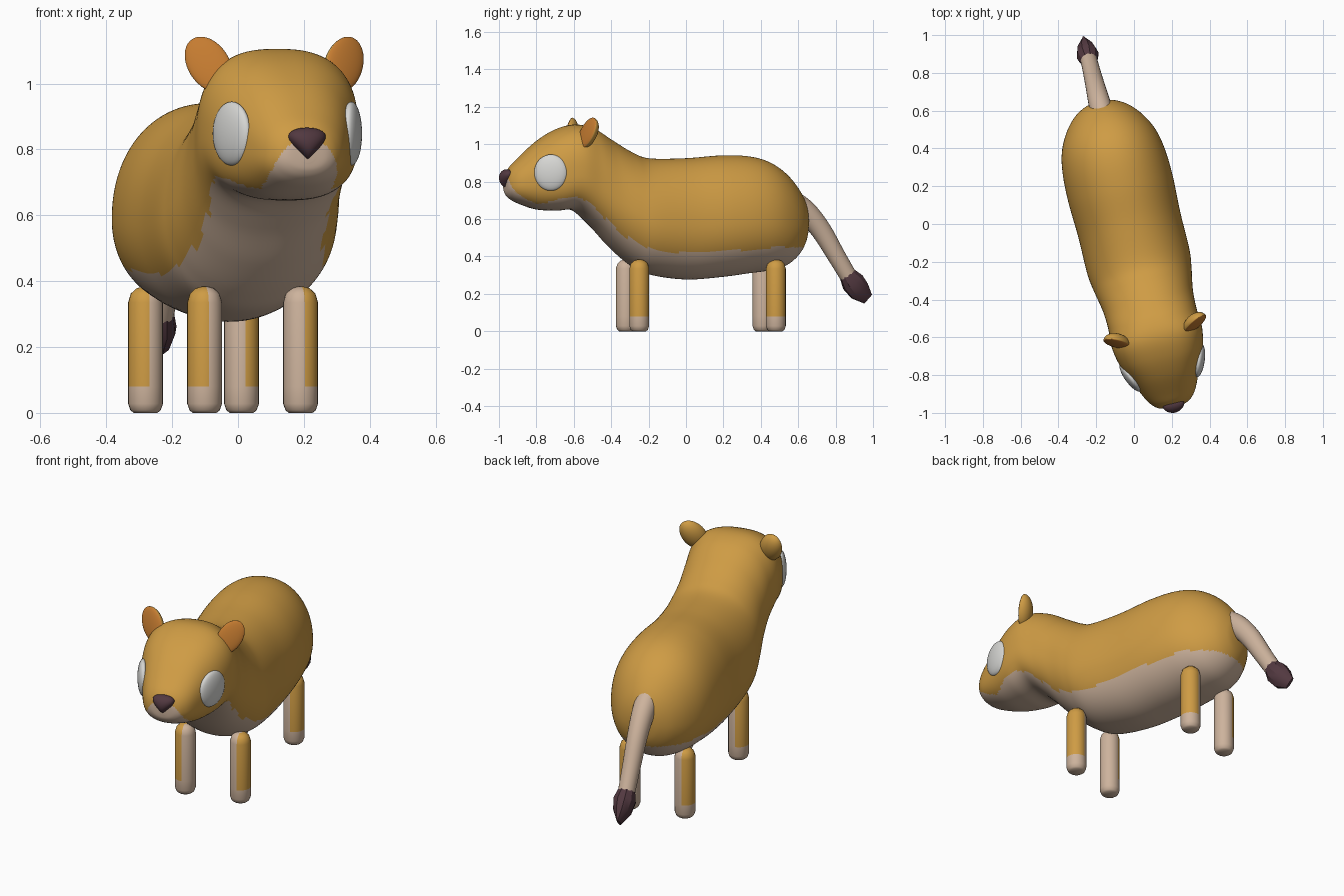
import bpy, bmesh, math
from mathutils import Matrix, Vector

if "Cube" in bpy.data.objects:
    bpy.data.objects.remove(bpy.data.objects["Cube"])

# Animal is built facing -y, symmetric about x = 0, then turned slightly
PLACE = Matrix.Rotation(math.radians(13.8), 4, 'Z') @ Matrix.Translation((-0.025, 0, 0))


def material(name, rgb):
    m = bpy.data.materials.new(name)
    m.diffuse_color = (*rgb, 1)
    m.use_nodes = True
    m.node_tree.nodes["Principled BSDF"].inputs["Base Color"].default_value = m.diffuse_color
    return m


OCHRE = material("ochre fur", (0.62, 0.33, 0.058))
PALE = material("pale fur", (0.61, 0.45, 0.335))
ORANGE = material("orange inner ear", (0.56, 0.2, 0.03))
WHITE = material("eye white", (0.68, 0.68, 0.66))
DARK = material("dark brown", (0.084, 0.04, 0.051))


def finish(name, bm, mats, rule=None, angle=60):
    bmesh.ops.recalc_face_normals(bm, faces=bm.faces[:])
    bm.normal_update()
    for f in bm.faces:
        if rule:
            f.material_index = rule(f.calc_center_median(), f.normal)
    bm.transform(PLACE)
    me = bpy.data.meshes.new(name)
    bm.to_mesh(me)
    bm.free()
    ob = bpy.data.objects.new(name, me)
    bpy.context.collection.objects.link(ob)
    for m in mats:
        me.materials.append(m)
    bpy.ops.object.select_all(action='DESELECT')
    bpy.context.view_layer.objects.active = ob
    ob.select_set(True)
    bpy.ops.object.shade_smooth_by_angle(angle=math.radians(angle))
    return ob


def loft(rings):
    bm = bmesh.new()
    vs = [[bm.verts.new(p) for p in r] for r in rings]
    n = len(vs[0])
    for a, b in zip(vs, vs[1:]):
        for i in range(n):
            bm.faces.new((a[i], a[(i + 1) % n], b[(i + 1) % n], b[i]))
    bm.faces.new(vs[0])
    bm.faces.new(vs[-1])
    return bm


def spline(rows, steps):
    out = []
    for i in range(len(rows) - 1):
        p = [rows[max(0, min(len(rows) - 1, i + k))] for k in (-1, 0, 1, 2)]
        for s in range(steps):
            t = s / steps
            out.append([0.5 * (2 * b + (c - a) * t + (2 * a - 5 * b + 4 * c - d) * t * t
                               + (3 * b - a - 3 * c + d) * t ** 3) for a, b, c, d in zip(*p)])
    return out + [list(rows[-1])]


# Body and head: y, top, bottom, half width, squareness, colour border height
BODY = [
    (-0.990, 0.80, 0.76, 0.020, 2.0, 0.70), (-0.985, 0.835, 0.735, 0.065, 2.1, 0.70),
    (-0.965, 0.875, 0.71, 0.10, 2.2, 0.69), (-0.92, 0.92, 0.685, 0.135, 2.3, 0.69),
    (-0.82, 1.01, 0.652, 0.18, 2.5, 0.68), (-0.715, 1.075, 0.645, 0.225, 2.6, 0.715),
    (-0.61, 1.105, 0.645, 0.245, 2.6, 0.705), (-0.51, 1.085, 0.56, 0.24, 2.4, 0.63),
    (-0.41, 1.025, 0.45, 0.245, 2.2, 0.535), (-0.30, 0.96, 0.355, 0.265, 2.1, 0.465),
    (-0.20, 0.925, 0.305, 0.278, 2.1, 0.43), (0.0, 0.925, 0.277, 0.278, 2.1, 0.42),
    (0.20, 0.94, 0.29, 0.285, 2.1, 0.43), (0.35, 0.935, 0.31, 0.278, 2.1, 0.44),
    (0.46, 0.905, 0.325, 0.255, 2.1, 0.45), (0.55, 0.845, 0.35, 0.21, 2.1, 0.45),
    (0.62, 0.765, 0.405, 0.15, 2.0, 0.45), (0.66, 0.69, 0.475, 0.085, 2.0, 0.44),
    (0.673, 0.63, 0.55, 0.03, 2.0, 0.43)]
STATIONS = spline(BODY, 7)


def power(v, e):
    return math.copysign(abs(v) ** e, v)


def section(row, n=112):
    y, top, bot, hw, sq, _ = row
    zc = bot + 0.45 * (top - bot)
    ring = []
    for i in range(n):
        a = 2 * math.pi * i / n
        s, c = power(math.sin(a), 2 / sq), power(math.cos(a), 2 / sq)
        ring.append(Vector((hw * s, y, zc + c * ((top - zc) if c > 0 else (zc - bot)))))
    return ring


def fur(p, n):
    border = min(STATIONS, key=lambda r: abs(r[0] - p.y))[5]
    muzzle = p.y < -0.8 and (p.x / 0.11) ** 2 + ((p.z - 0.68) / 0.155) ** 2 < 1
    return 1 if p.z < border or muzzle else 0


finish("body_and_head", loft([section(r) for r in STATIONS]), [OCHRE, PALE], fur)

# Legs: ochre outside, pale inside and at the paw
LEG = [(0, 0.036), (0.008, 0.046), (0.028, 0.053), (0.08, 0.053),
       (0.335, 0.053), (0.362, 0.045), (0.378, 0.028), (0.383, 0.01)]
for side in (-1, 1):
    for place, ly in (("front", -0.288), ("rear", 0.464)):
        rings = [[Vector((side * 0.15 + r * math.cos(k * math.pi / 12),
                          ly + r * math.sin(k * math.pi / 12), z)) for k in range(24)]
                 for z, r in LEG]
        finish(f"{place}_leg_{'right' if side > 0 else 'left'}", loft(rings), [OCHRE, PALE],
               lambda p, n: 0 if p.z > 0.08 and (p.x * side - 0.15) > 0 else 1)


def ball(radii, shape=None, matrix=Matrix()):
    bm = bmesh.new()
    bmesh.ops.create_uvsphere(bm, u_segments=32, v_segments=20, radius=1)
    for v in bm.verts:
        if shape:
            v.co = shape(v.co)
        v.co = Vector((v.co.x * radii[0], v.co.y * radii[1], v.co.z * radii[2]))
    bm.transform(matrix)
    return bm


# Eyes and ears
for side in (-1, 1):
    tag = "right" if side > 0 else "left"
    m = Matrix.Translation((side * 0.187, -0.784, 0.848)) @ Matrix.Rotation(math.radians(-22 * side), 4, 'Z')
    finish("eye_" + tag, ball((0.03, 0.09, 0.097), None, m), [WHITE])

    m = (Matrix.Translation((side * 0.212, -0.592, 1.058))
         @ Matrix.Rotation(math.radians(20 * side), 4, 'Z')
         @ Matrix.Rotation(math.radians(-14), 4, 'X')
         @ Matrix.Rotation(math.radians(33 * side), 4, 'Y'))
    front = (m.to_3x3() @ Vector((0, -1, 0))).normalized()
    finish("ear_" + tag,
           ball((0.063, 0.05, 0.095), lambda c: Vector((c.x, c.y * (0.3 if c.y < 0 else 1), c.z)), m),
           [OCHRE, ORANGE], lambda p, n: 1 if n.dot(front) > 0.5 else 0)

# Nose, narrowing downwards
finish("nose",
       ball((0.062, 0.042, 0.048),
            lambda c: Vector((c.x * (0.68 + 0.5 * c.z) * 1.15, c.y, c.z)),
            Matrix.Translation((0, -0.98, 0.818))), [DARK])

# Tail: y, z, sideways radius, other radius
def tail_rings(rows, n):
    rings = []
    for i, (y, z, rx, rn) in enumerate(rows):
        a, b = rows[max(0, i - 1)], rows[min(len(rows) - 1, i + 1)]
        d = Vector((0, b[0] - a[0], b[1] - a[1])).normalized()
        nrm = Vector((0, -d.z, d.y))
        rings.append([Vector((rx * math.cos(2 * math.pi * k / n), y, z))
                      + nrm * rn * math.sin(2 * math.pi * k / n) for k in range(n)])
    return rings


TAIL = [(0.60, 0.69, 0.06, 0.06), (0.67, 0.635, 0.058, 0.06), (0.75, 0.54, 0.052, 0.055),
        (0.83, 0.41, 0.047, 0.049), (0.90, 0.295, 0.044, 0.046)]
TIP = [(0.893, 0.305, 0.044, 0.046), (0.925, 0.262, 0.06, 0.064),
       (0.962, 0.215, 0.048, 0.06), (1.008, 0.172, 0.008, 0.033)]
finish("tail", loft(tail_rings(spline(TAIL, 4), 24)), [PALE])
finish("tail_tip", loft(tail_rings(TIP, 10)), [DARK], angle=30)
